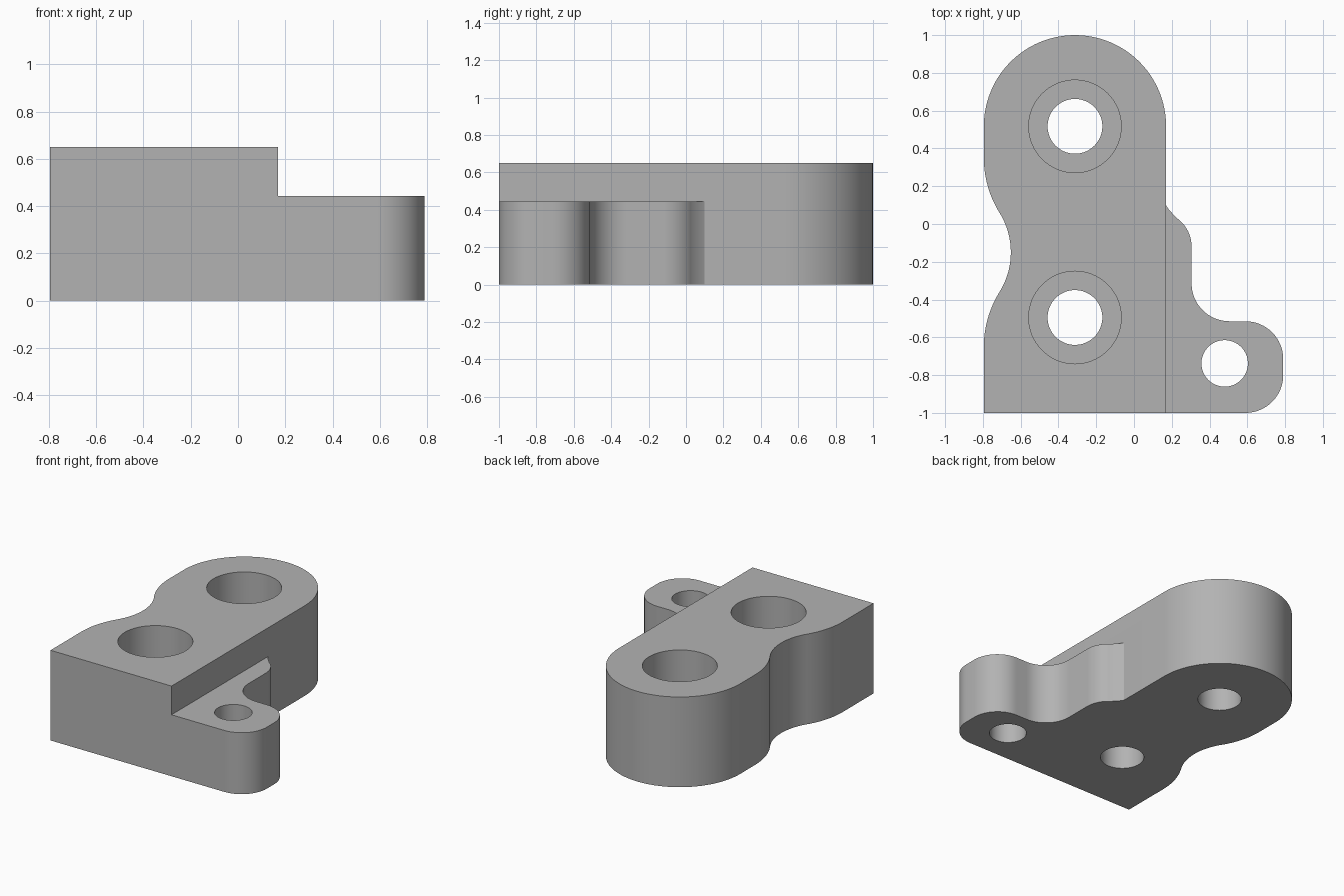
import bpy, bmesh
from math import sin, cos, radians

cube = bpy.data.objects.get("Cube")
if cube:
    bpy.data.objects.remove(cube, do_unlink=True)

grey = bpy.data.materials.new("machined grey")
grey.use_nodes = True
colour = (0.45, 0.45, 0.45, 1)
grey.diffuse_color = colour
grey.node_tree.nodes["Principled BSDF"].inputs["Base Color"].default_value = colour


def arc(cx, cy, r, start, end, steps=16):
    """Points along an arc, angles in degrees."""
    angles = [radians(start + (end - start) * i / steps) for i in range(steps + 1)]
    return [(cx + r * cos(a), cy + r * sin(a)) for a in angles]


def prism(name, outline, z0, z1):
    """Extrude a flat outline between two heights."""
    bm = bmesh.new()
    face = bm.faces.new([bm.verts.new((x, y, z0)) for x, y in outline])
    top = bmesh.ops.extrude_face_region(bm, geom=[face])["geom"]
    verts = [v for v in top if isinstance(v, bmesh.types.BMVert)]
    bmesh.ops.translate(bm, verts=verts, vec=(0, 0, z1 - z0))
    bmesh.ops.recalc_face_normals(bm, faces=bm.faces)
    mesh = bpy.data.meshes.new(name)
    bm.to_mesh(mesh)
    bm.free()
    mesh.materials.append(grey)
    obj = bpy.data.objects.new(name, mesh)
    bpy.context.collection.objects.link(obj)
    return obj


def combine(target, other, operation):
    """Apply a boolean and discard the helper."""
    mod = target.modifiers.new(operation.lower(), "BOOLEAN")
    mod.operation, mod.solver, mod.object = operation, "EXACT", other
    bpy.context.view_layer.objects.active = target
    bpy.ops.object.modifier_apply(modifier=mod.name)
    bpy.data.objects.remove(other, do_unlink=True)


def drill(target, x, y, r, z0, z1):
    circle = arc(x, y, r, 0, 360, 64)[:-1]
    cutter = prism("hole_cutter", circle, z0, z1)
    cutter.hide_render = True
    combine(target, cutter, "DIFFERENCE")


HEIGHT, STEP = 0.65, 0.443
LEFT, EDGE, MID = -0.795, 0.17, -0.3125
WAIST_Y, SWEEP = -0.15, 31.9
BULGE, HOLLOW = 0.549, 0.397

# Waisted side: bulge, hollow, bulge, symmetric about the waist
upper = arc(LEFT + BULGE, WAIST_Y + 0.5, BULGE, 180, 180 + SWEEP)
hollow = arc(-0.652 - HOLLOW, WAIST_Y, HOLLOW, SWEEP, -SWEEP)
lower = [(x, 2 * WAIST_Y - y) for x, y in reversed(upper)]

# Tall body with a rounded back end
body_outline = ([(EDGE, -1)] + arc(MID, 0.5175, 0.4825, 0, 180, 48)
                + upper + hollow[1:-1] + lower + [(LEFT, -1)])
bracket = prism("bracket_body", body_outline, 0, HEIGHT)

# Lower side lug, overlapping the body before the union
lug_outline = ([(0, -1)] + arc(0.59, -0.8, 0.2, -90, 0)
               + arc(0.59, -0.715, 0.2, 0, 90)
               + arc(0.505, -0.315, 0.2, 270, 180)
               + arc(0.12, -0.12, 0.185, 0, 55)
               + [(0.205, 0.054), (0.185, 0.076), (EDGE, 0.098), (0, 0.098)])
combine(bracket, prism("side_lug", lug_outline, 0, STEP), "UNION")

# Counterbored bolt holes and the plain lug hole
for y in (0.517, -0.495):
    drill(bracket, MID, y, 0.145, -0.1, HEIGHT + 0.1)
    drill(bracket, MID, y, 0.245, HEIGHT - 0.32, HEIGHT + 0.1)
drill(bracket, 0.48, -0.738, 0.123, -0.1, HEIGHT)

bracket.name = "mounting_bracket"
bpy.ops.object.select_all(action="DESELECT")
bracket.select_set(True)
bpy.context.view_layer.objects.active = bracket
bpy.ops.object.shade_smooth_by_angle(angle=radians(25))
